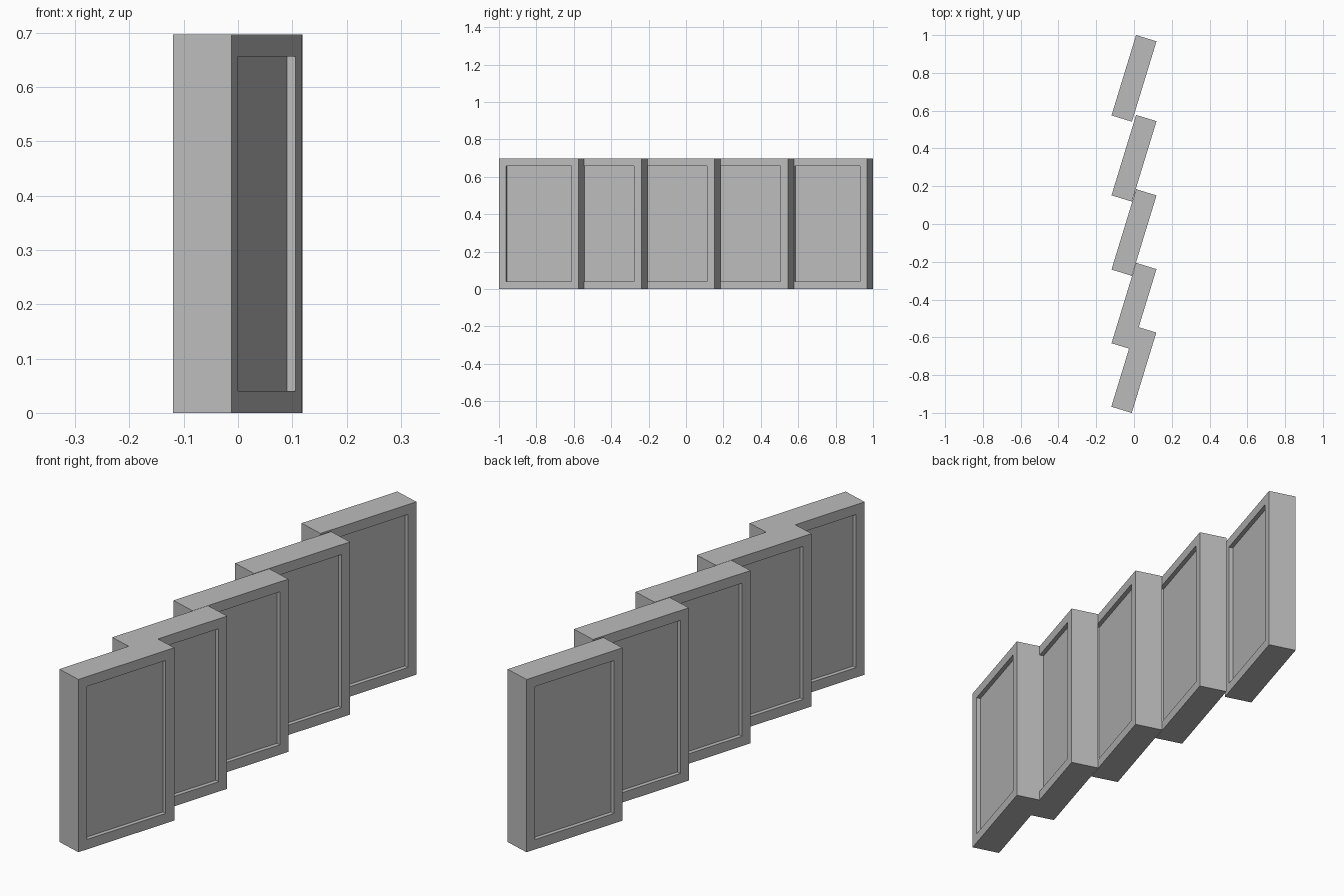
import bpy, bmesh, math
from mathutils import Vector, Matrix

if "Cube" in bpy.data.objects:
    bpy.data.objects.remove(bpy.data.objects["Cube"])

LENGTH, THICK, HEIGHT = 0.445, 0.113, 0.697
MARGIN, DEPTH = 0.04, 0.017
ANGLE = math.radians(-17)

grey = bpy.data.materials.new("plain grey")
grey.diffuse_color = (0.5, 0.5, 0.5, 1)
grey.use_nodes = True
grey.node_tree.nodes["Principled BSDF"].inputs["Base Color"].default_value = grey.diffuse_color


def wall_panel(name, x, y):
    """Upright slab with a shallow recess in both broad sides."""
    bm = bmesh.new()
    bmesh.ops.create_cube(bm, size=1)
    bmesh.ops.scale(bm, vec=(THICK, LENGTH, HEIGHT), verts=bm.verts)
    bm.normal_update()
    sides = [f for f in bm.faces if abs(f.normal.x) > 0.9]
    # framed border, then sink the middle
    bmesh.ops.inset_individual(bm, faces=sides, thickness=MARGIN,
                               use_even_offset=True)
    for f in sides:
        sign = 1 if f.calc_center_median().x > 0 else -1
        new = bmesh.ops.extrude_discrete_faces(bm, faces=[f])["faces"][0]
        bmesh.ops.translate(bm, vec=Vector((-sign * DEPTH, 0, 0)), verts=new.verts)
    bmesh.ops.recalc_face_normals(bm, faces=bm.faces)
    bmesh.ops.transform(bm, matrix=Matrix.Rotation(ANGLE, 4, 'Z'), verts=bm.verts)
    mesh = bpy.data.meshes.new(name)
    bm.to_mesh(mesh)
    bm.free()
    mesh.materials.append(grey)
    obj = bpy.data.objects.new(name, mesh)
    obj.location = (x, y, HEIGHT / 2)
    bpy.context.collection.objects.link(obj)


# staggered row of five overlapping panels
centres = [(-0.001, -0.771), (0, -0.435), (0, -0.045), (0, 0.348), (0, 0.771)]
for i, (x, y) in enumerate(centres):
    wall_panel(f"wall_panel_{i + 1}", x, y)
